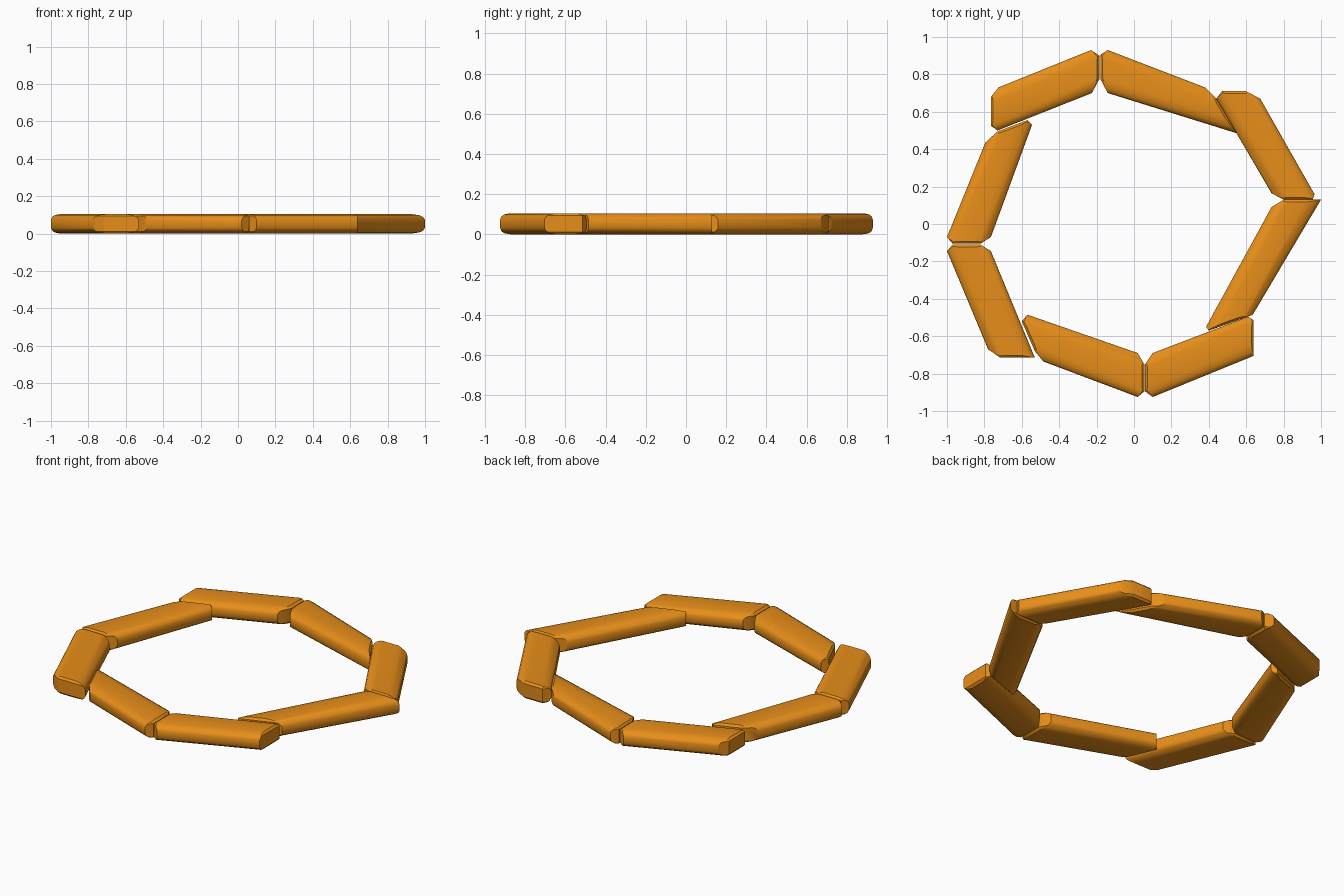
import bpy, bmesh
from mathutils import Vector

if "Cube" in bpy.data.objects:
    bpy.data.objects.remove(bpy.data.objects["Cube"])

H = 0.105  # thickness of the ring

mat = bpy.data.materials.new("orange")
mat.diffuse_color = (0.80, 0.27, 0.01, 1)
mat.use_nodes = True
mat.node_tree.nodes["Principled BSDF"].inputs["Base Color"].default_value = mat.diffuse_color

# Convex top outline of each plank
PLANKS = {
    "plank_back_left": [(-.765, .68), (-.725, .73), (-.23, .93), (-.185, .90), (-.185, .775),
                        (-.225, .70), (-.73, .50), (-.765, .525)],
    "plank_back": [(-.18, .905), (-.14, .93), (.38, .73), (.44, .67), (.55, .485), (-.14, .70), (-.18, .775)],
    "plank_right_back": [(.44, .67), (.47, .71), (.60, .71), (.675, .67), (.965, .16), (.955, .13),
                         (.80, .13), (.735, .165)],
    "plank_right_front": [(.735, .09), (.80, .13), (1.0, .13), (.635, -.485), (.595, -.50),
                          (.40, -.57), (.385, -.55)],
    "plank_front_right": [(.06, -.75), (.10, -.69), (.61, -.495), (.64, -.515), (.64, -.705),
                          (.10, -.925), (.06, -.895)],
    "plank_front_left": [(-.60, -.52), (-.57, -.485), (.02, -.69), (.055, -.75), (.055, -.895),
                         (.02, -.925), (-.485, -.735), (-.53, -.68)],
    "plank_left_front": [(-1, -.145), (-.97, -.11), (-.82, -.11), (-.765, -.145), (-.53, -.715),
                         (-.715, -.715), (-.78, -.67)],
    "plank_left_back": [(-1, -.07), (-.97, -.105), (-.82, -.105), (-.765, -.07), (-.545, .53),
                        (-.57, .555), (-.73, .495), (-.795, .435)],
}
# Rounding profiles: (inset, drop from the flat face)
LONG = [(0, .032), (.008, .017), (.025, .006), (.06, 0)]
SHORT = [(0, .012), (.012, 0)]


def cut(bm, co, no):
    """Slice off everything on the outer side of a plane and cap it."""
    res = bmesh.ops.bisect_plane(bm, geom=bm.verts[:] + bm.edges[:] + bm.faces[:], dist=1e-5,
                                 plane_co=co, plane_no=no, clear_outer=True)
    edges = [e for e in res["geom_cut"] if isinstance(e, bmesh.types.BMEdge) and e.is_boundary]
    if edges:
        bmesh.ops.holes_fill(bm, edges=edges, sides=0)


def plank(name, pts):
    bm = bmesh.new()
    base = bm.faces.new([bm.verts.new((x, y, 0)) for x, y in pts])
    ext = bmesh.ops.extrude_face_region(bm, geom=[base])
    bmesh.ops.translate(bm, vec=(0, 0, H), verts=[v for v in ext["geom"] if isinstance(v, bmesh.types.BMVert)])
    bmesh.ops.recalc_face_normals(bm, faces=bm.faces)
    center = sum((Vector((x, y, 0)) for x, y in pts), Vector()) / len(pts)

    # Round the upper and lower rims, softly on the long sides
    for i, p in enumerate(pts):
        a, b = Vector((*p, 0)), Vector((*pts[(i + 1) % len(pts)], 0))
        out = (b - a).cross(Vector((0, 0, 1))).normalized()
        if out.dot(a - center) < 0:
            out = -out
        prof = LONG if (b - a).length > .4 else SHORT
        for (d0, h0), (d1, h1) in zip(prof, prof[1:]):
            for top in (True, False):
                s = 1 if top else -1
                z = H - h0 if top else h0
                no = out * (h0 - h1) + Vector((0, 0, s * (d1 - d0)))
                cut(bm, a - out * d0 + Vector((0, 0, z)), no.normalized())

    bmesh.ops.remove_doubles(bm, verts=bm.verts, dist=1e-4)
    bmesh.ops.recalc_face_normals(bm, faces=bm.faces)
    me = bpy.data.meshes.new(name)
    bm.to_mesh(me)
    bm.free()
    me.materials.append(mat)
    ob = bpy.data.objects.new(name, me)
    bpy.context.collection.objects.link(ob)
    bpy.ops.object.select_all(action='DESELECT')
    ob.select_set(True)
    bpy.context.view_layer.objects.active = ob
    bpy.ops.object.shade_smooth_by_angle(angle=0.6)


for name, pts in PLANKS.items():
    plank(name, pts)
